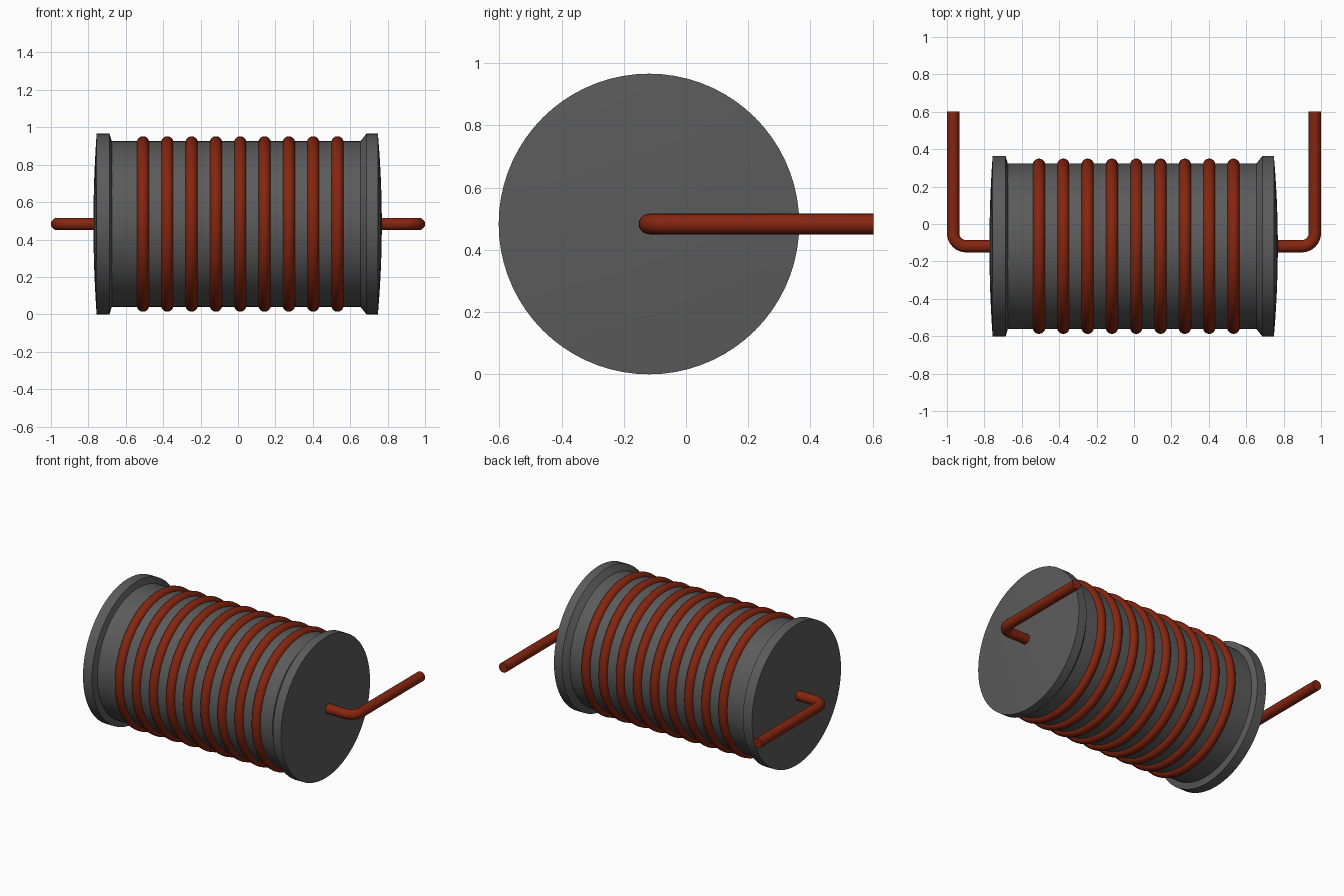
import bpy, bmesh, math
from mathutils import Vector, Matrix

if "Cube" in bpy.data.objects:
    bpy.data.objects.remove(bpy.data.objects["Cube"], do_unlink=True)

AXIS_Y, AXIS_Z = -0.119, 0.483   # centre line of the spool
WIRE_R = 0.033


def material(name, rgb):
    m = bpy.data.materials.new(name)
    m.use_nodes = True
    m.diffuse_color = (*rgb, 1)
    bsdf = next(n for n in m.node_tree.nodes if n.type == 'BSDF_PRINCIPLED')
    bsdf.inputs["Base Color"].default_value = (*rgb, 1)
    bsdf.inputs["Roughness"].default_value = 0.6
    return m


GREY = material("dark grey", (0.105, 0.105, 0.105))
COPPER = material("copper red", (0.235, 0.019, 0.005))


def finish(name, bm, mat, angle=30):
    bmesh.ops.remove_doubles(bm, verts=bm.verts, dist=1e-5)
    bmesh.ops.recalc_face_normals(bm, faces=bm.faces)
    me = bpy.data.meshes.new(name)
    bm.to_mesh(me)
    bm.free()
    me.materials.append(mat)
    ob = bpy.data.objects.new(name, me)
    bpy.context.collection.objects.link(ob)
    bpy.ops.object.select_all(action='DESELECT')
    ob.select_set(True)
    bpy.context.view_layer.objects.active = ob
    bpy.ops.object.shade_smooth_by_angle(angle=math.radians(angle))
    return ob


def lathe(name, profile, mat, closed=False, steps=72, angle=30):
    """Spin (x, radius) points about the spool's centre line."""
    bm = bmesh.new()
    vs = [bm.verts.new((x, AXIS_Y, AXIS_Z + r)) for x, r in profile]
    es = [bm.edges.new(p) for p in zip(vs, vs[1:])]
    if closed:
        es.append(bm.edges.new((vs[-1], vs[0])))
    bmesh.ops.spin(bm, geom=vs + es, cent=(0, AXIS_Y, AXIS_Z), axis=(1, 0, 0),
                   angle=2 * math.pi, steps=steps, use_duplicate=False)
    return finish(name, bm, mat, angle)


def sweep(name, path, radius, mat, sides=20):
    """Round tube along a path lying in a horizontal plane."""
    bm = bmesh.new()
    rings = []
    for i, p in enumerate(path):
        t = (path[min(i + 1, len(path) - 1)] - path[max(i - 1, 0)]).normalized()
        side = t.cross(Vector((0, 0, 1)))
        rings.append([bm.verts.new(p + radius * (math.cos(a) * side + math.sin(a) * Vector((0, 0, 1))))
                      for a in (2 * math.pi * k / sides for k in range(sides))])
    for a, b in zip(rings, rings[1:]):
        for k in range(sides):
            n = (k + 1) % sides
            bm.faces.new((a[k], a[n], b[n], b[k]))
    bm.faces.new(rings[0])
    bm.faces.new(rings[-1])
    return finish(name, bm, mat, 40)


# Spool: gently domed ends, raised rims and a straight barrel
def dome(x_rim, x_mid, r=0.483, n=6):
    return [(x_mid + (x_rim - x_mid) * (i / n) ** 2, r * i / n) for i in range(n + 1)]


barrel = [(-0.687, 0.483), (-0.675, 0.443), (0.655, 0.443), (0.687, 0.483)]
lathe("spool", dome(-0.756, -0.773) + barrel + dome(0.748, 0.769)[::-1], GREY)

# Nine wire turns around the barrel
for i in range(9):
    x = -0.508 + 0.13 * i
    ring = [(x + WIRE_R * math.cos(a), 0.436 + WIRE_R * math.sin(a))
            for a in (2 * math.pi * k / 16 for k in range(16))]
    lathe(f"wire_turn_{i + 1}", ring, COPPER, closed=True, angle=60)

# Bent leads leaving each end and turning to the back
BEND, X_OUT = 0.07, 1 - WIRE_R
for side, label in ((1, "left"), (-1, "right")):
    pts = [(0.70, AXIS_Y)]
    for k in range(9):
        a = math.pi / 2 * k / 8
        pts.append((X_OUT - BEND + BEND * math.sin(a), AXIS_Y + BEND - BEND * math.cos(a)))
    pts.append((X_OUT, 0.602))
    sweep(f"{label}_lead", [Vector((side * x, y, AXIS_Z)) for x, y in pts], WIRE_R, COPPER)
